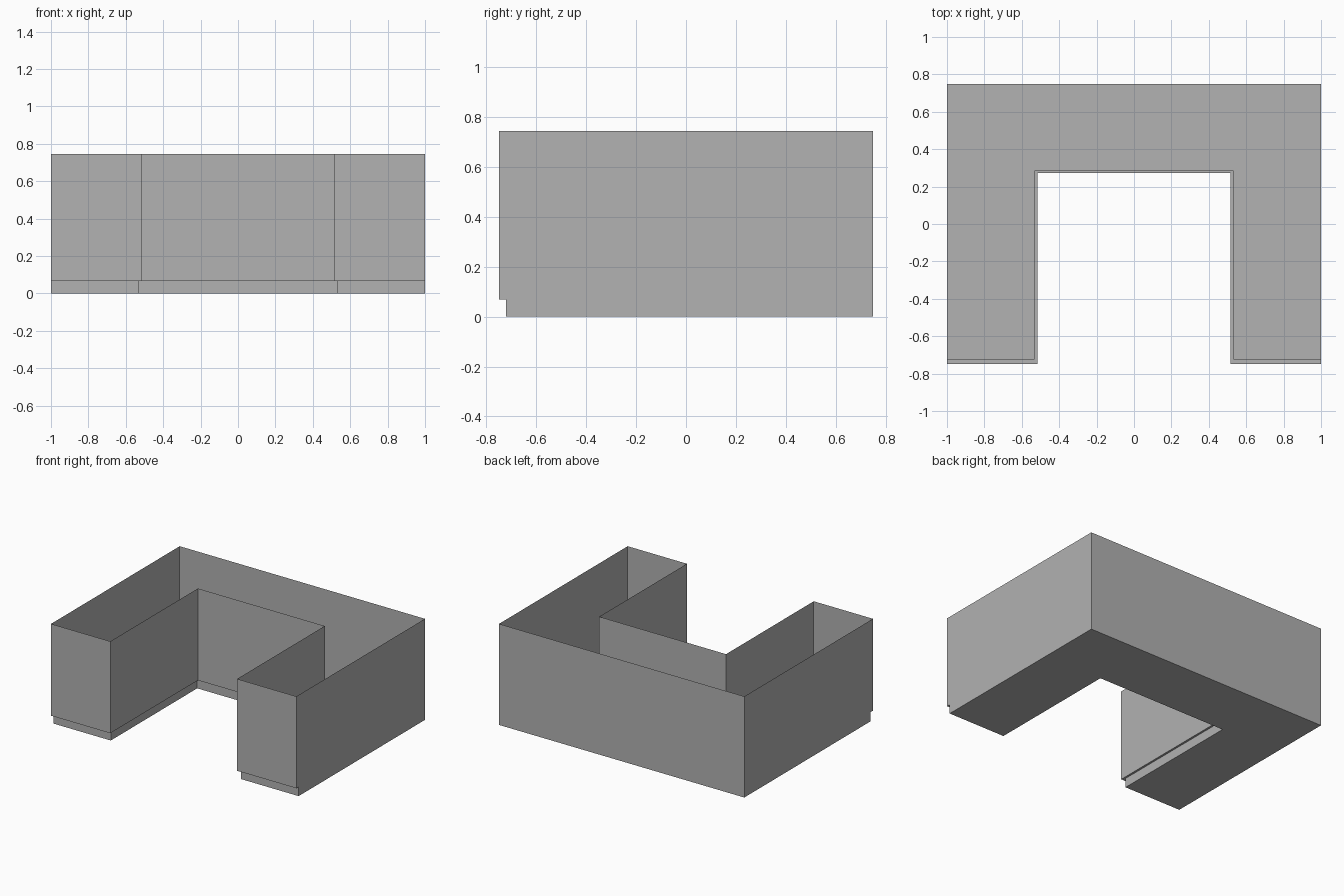
import bpy
import bmesh

cube = bpy.data.objects.get("Cube")
if cube:
    bpy.data.objects.remove(cube, do_unlink=True)

HEIGHT = 0.745
PLINTH_HEIGHT = 0.068
BACK = 0.749

grey = bpy.data.materials.new("mid grey")
grey.use_nodes = True
colour = (0.445, 0.445, 0.445, 1.0)
grey.diffuse_color = colour
grey.node_tree.nodes["Principled BSDF"].inputs["Base Color"].default_value = colour


def u_outline(inner_x, inner_y, front_y):
    """Counter-clockwise U plan, open to the front; edges 0-4 face the front and the bay."""
    return [(-1, front_y), (-inner_x, front_y), (-inner_x, inner_y),
            (inner_x, inner_y), (inner_x, front_y), (1, front_y),
            (1, BACK), (-1, BACK)]


def ring(bm, outline, z):
    return [bm.verts.new((x, y, z)) for x, y in outline]


def bridge(bm, low, high, edges):
    for k in edges:
        n = (k + 1) % len(low)
        bm.faces.new((low[k], low[n], high[n], high[k]))


def finish(bm, name):
    mesh = bpy.data.meshes.new(name)
    bm.to_mesh(mesh)
    bm.free()
    mesh.materials.append(grey)
    obj = bpy.data.objects.new(name, mesh)
    bpy.context.collection.objects.link(obj)


body_plan = u_outline(0.517, 0.272, -BACK)
plinth_plan = u_outline(0.532, 0.285, -0.722)

# Counter body: open-topped thin walls, with the underside of the overhang
bm = bmesh.new()
bottom = ring(bm, body_plan, PLINTH_HEIGHT)
top = ring(bm, body_plan, HEIGHT)
bridge(bm, bottom, top, range(8))
recess = ring(bm, plinth_plan, PLINTH_HEIGHT)
bridge(bm, recess, bottom, range(5))
bmesh.ops.delete(bm, geom=[v for v in bm.verts if not v.link_faces], context='VERTS')
finish(bm, "counter_body")

# Recessed plinth: kick walls and the closed floor
bm = bmesh.new()
base = ring(bm, plinth_plan, 0)
rim = ring(bm, plinth_plan, PLINTH_HEIGHT)
bridge(bm, base, rim, range(8))
bm.faces.new(base[::-1])
finish(bm, "plinth")
